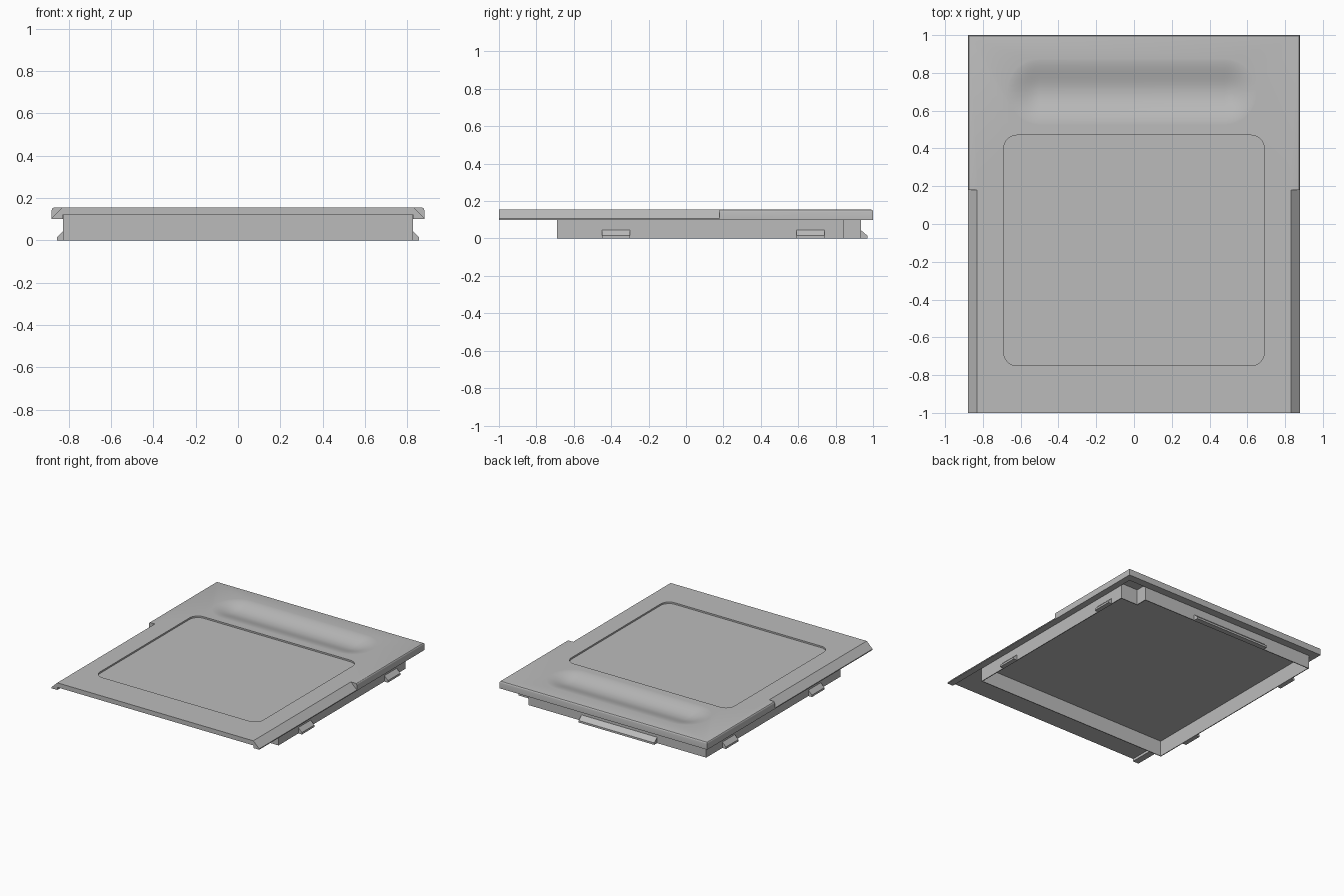
import bpy, bmesh, math
from mathutils import Vector

default = bpy.data.objects.get("Cube")
if default:
    bpy.data.objects.remove(default, do_unlink=True)

TOP, UNDER, LIP = 0.155, 0.12, 0.10
HALF_W, FLAT_W, STEP_Y = 0.88, 0.83, 0.18

grey = bpy.data.materials.new("light grey plastic")
grey.use_nodes = True
grey.diffuse_color = (0.5, 0.5, 0.5, 1)
grey.node_tree.nodes["Principled BSDF"].inputs["Base Color"].default_value = (0.5, 0.5, 0.5, 1)


def finish(bm, name):
    bmesh.ops.recalc_face_normals(bm, faces=bm.faces)
    mesh = bpy.data.meshes.new(name)
    bm.to_mesh(mesh)
    bm.free()
    mesh.materials.append(grey)
    obj = bpy.data.objects.new(name, mesh)
    bpy.context.collection.objects.link(obj)
    return obj


def prism(name, points, direction):
    """Extrude a closed outline of 3D points along a direction."""
    bm = bmesh.new()
    face = bm.faces.new([bm.verts.new(p) for p in points])
    out = bmesh.ops.extrude_face_region(bm, geom=[face])["geom"]
    verts = [v for v in out if isinstance(v, bmesh.types.BMVert)]
    bmesh.ops.translate(bm, verts=verts, vec=direction)
    return finish(bm, name)


def box(name, x0, x1, y0, y1, z0, z1):
    return prism(name, [(x0, y0, z0), (x1, y0, z0), (x1, y1, z0), (x0, y1, z0)], (0, 0, z1 - z0))


def rounded(hx, hy, r, cx, cy, z, steps=8):
    """Rounded rectangle outline at height z."""
    pts = []
    for q, (sx, sy) in enumerate([(1, 1), (-1, 1), (-1, -1), (1, -1)]):
        for i in range(steps + 1):
            a = math.pi / 2 * (q + i / steps)
            pts.append((cx + sx * (hx - r) + r * math.cos(a),
                        cy + sy * (hy - r) + r * math.sin(a), z))
    return pts


def apply(obj, mod):
    bpy.context.view_layer.objects.active = obj
    with bpy.context.temp_override(object=obj, active_object=obj):
        bpy.ops.object.modifier_apply(modifier=mod.name)


def boolean(obj, tool, operation):
    mod = obj.modifiers.new(operation, "BOOLEAN")
    mod.operation, mod.solver, mod.object = operation, "EXACT", tool
    apply(obj, mod)
    bpy.data.objects.remove(tool, do_unlink=True)


# Front part of the cover, with sloping sides
half = [(HALF_W, LIP), (HALF_W, LIP + 0.007), (FLAT_W, TOP)]
section = half + [(-x, z) for x, z in reversed(half)]
cover = prism("cover", [(x, -1, z) for x, z in section], (0, STEP_Y + 1.1, 0))

# Rear part, full width with softened top edges
rear = box("rear", -HALF_W, HALF_W, STEP_Y, 1, LIP, TOP)
bm = bmesh.new()
bm.from_mesh(rear.data)
soft = [e for e in bm.edges if all(v.co.z > TOP - 0.001 for v in e.verts)
        and any(v.co.y > 0.9 for v in e.verts)]
bmesh.ops.bevel(bm, geom=soft, offset=0.012, segments=3, profile=0.5, affect="EDGES")
bm.to_mesh(rear.data)
bm.free()
boolean(cover, rear, "UNION")

# Hollow underside leaving a lip at the sides and back
boolean(cover, box("hollow", -FLAT_W, FLAT_W, -1.1, 0.94, 0, UNDER), "DIFFERENCE")

# Shallow rounded panel recess
boolean(cover, prism("panel", rounded(0.69, 0.61, 0.07, 0, -0.14, TOP - 0.012), (0, 0, 0.1)),
        "DIFFERENCE")

# Finger dimple: nested stadium rings following a smooth dip
bm = bmesh.new()
rings = []
radius, count = 0.18, 12
for i in range(count + 1):
    t = 1 - 0.95 * i / count
    z = TOP + 0.0003 - 0.032 * (1 + math.cos(math.pi * t)) / 2
    r = radius * t
    rings.append([bm.verts.new(p) for p in rounded(0.49 + r, r + 0.002, r, -0.01, 0.70, z)])
rings.insert(0, [bm.verts.new((v.co.x, v.co.y, TOP + 0.1)) for v in rings[0]])
for a, b in zip(rings, rings[1:]):
    for i in range(len(a)):
        j = (i + 1) % len(a)
        bm.faces.new((a[i], a[j], b[j], b[i]))
bm.faces.new(rings[0])
bm.faces.new(rings[-1])
boolean(cover, finish(bm, "dimple"), "DIFFERENCE")

# Thin frame wall under the cover, notched at one rear corner
W, FRONT, BACK = 0.826, -0.69, 0.935
outline = [(-W, FRONT), (W, FRONT), (W, 0.845), (0.68, 0.845), (0.68, BACK), (-W, BACK)]
bm = bmesh.new()
low = [bm.verts.new((x, y, 0)) for x, y in outline]
high = [bm.verts.new((x, y, UNDER + 0.004)) for x, y in outline]
for i in range(len(low)):
    j = (i + 1) % len(low)
    bm.faces.new((low[i], low[j], high[j], high[i]))
frame = finish(bm, "frame_wall")
mod = frame.modifiers.new("thickness", "SOLIDIFY")
mod.thickness, mod.offset, mod.use_even_offset = 0.006, -1, True
apply(frame, mod)

# Wedge-shaped snap clips on the sides and back
wedge = [(-0.004, 0), (0.03, 0), (0.03, 0.015), (0, 0.045), (-0.004, 0.045)]
for side, label in ((1, "left"), (-1, "right")):
    for y, place in ((-0.45, "front"), (0.59, "rear")):
        prism(f"{label}_{place}_clip", [(side * (W + d), y, z) for d, z in wedge], (0, 0.15, 0))
prism("back_clip", [(-0.41, BACK + d * 1.15, z) for d, z in wedge], (0.64, 0, 0))

# Smooth shading on the curved surfaces, sharp edges elsewhere
bpy.ops.object.select_all(action="DESELECT")
cover.select_set(True)
bpy.context.view_layer.objects.active = cover
bpy.ops.object.shade_smooth_by_angle(angle=math.radians(30))
